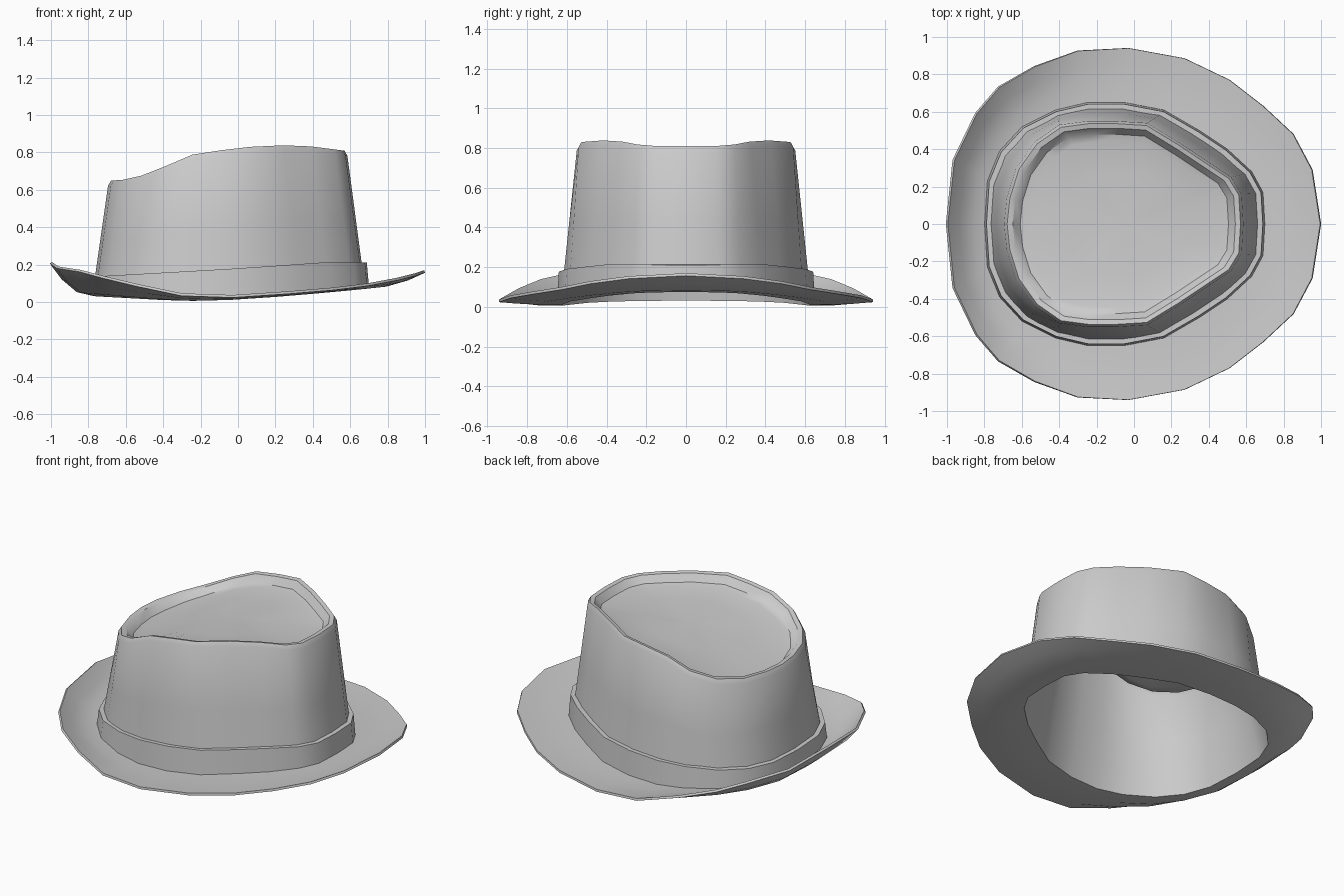
import bpy
import math

if "Cube" in bpy.data.objects:
    bpy.data.objects.remove(bpy.data.objects["Cube"])

# Half outlines (x, y >= 0), running from +x to -x; mirrored into 24-sided rings
BRIM = [(.995, 0), (.95, .29), (.85, .48), (.69, .63), (.51, .77), (.27, .885), (-.03, .94),
        (-.30, .925), (-.53, .84), (-.72, .73), (-.84, .59), (-.96, .34), (-.995, 0)]
BRIM_Z = [.17, .155, .13, .10, .078, .058, .038, .047, .095, .14, .172, .19, .215]
BASE = [(.70, 0), (.69, .17), (.63, .28), (.50, .40), (.35, .50), (.16, .61), (-.05, .65),
        (-.25, .65), (-.42, .61), (-.60, .52), (-.72, .39), (-.785, .23), (-.80, 0)]
TOP = [(.585, 0), (.575, .16), (.52, .25), (.40, .33), (.25, .43), (.07, .54), (-.09, .55),
       (-.25, .55), (-.40, .53), (-.53, .44), (-.63, .30), (-.68, .14), (-.695, 0)]

# Heights as functions of x
RIM_Z = [(-.7, .648), (-.6, .655), (-.5, .68), (-.38, .73), (-.24, .79), (0, .825),
         (.2, .84), (.4, .832), (.6, .805)]
FOOT_Z = [(-.8, .045), (-.3, .016), (0, .025), (.7, .088)]
BAND_Z = [(-.8, .135), (0, .18), (.5, .215), (.7, .212)]


def height(table, x):
    if x <= table[0][0]:
        return table[0][1]
    for (x0, z0), (x1, z1) in zip(table, table[1:]):
        if x <= x1:
            return z0 + (z1 - z0) * (x - x0) / (x1 - x0)
    return table[-1][1]


def scaled(half, s, cx=-.05):
    return [(cx + (x - cx) * s, y * s) for x, y in half]


def mix(a, b, t):
    return [tuple(p + (q - p) * t for p, q in zip(u, v)) for u, v in zip(a, b)]


def raised(half, table, dz=0):
    return [(x, y, height(table, x) + dz) for x, y in half]


def loft(name, rings, cap=None, closed=False, thickness=0):
    n = 2 * len(rings[0]) - 2
    verts = []
    for half in rings:
        verts += half + [(x, -y, z) for x, y, z in half[-2:0:-1]]
    faces = []
    count = len(rings)
    for r in range(count if closed else count - 1):
        a, b = r * n, (r + 1) % count * n
        faces += [(a + i, a + (i + 1) % n, b + (i + 1) % n, b + i) for i in range(n)]
    if cap:
        verts.append(cap)
        a = (count - 1) * n
        faces += [(a + i, a + (i + 1) % n, len(verts) - 1) for i in range(n)]
    mesh = bpy.data.meshes.new(name)
    mesh.from_pydata(verts, [], faces)
    obj = bpy.data.objects.new(name, mesh)
    bpy.context.collection.objects.link(obj)
    bpy.ops.object.select_all(action='DESELECT')
    obj.select_set(True)
    bpy.context.view_layer.objects.active = obj
    if thickness:
        mod = obj.modifiers.new("shell", 'SOLIDIFY')
        mod.thickness = thickness
        mod.offset = -1
        bpy.ops.object.modifier_apply(modifier=mod.name)
    bpy.ops.object.shade_smooth_by_angle(angle=math.radians(38))
    return obj


# Brim curling upward, then crown wall, rounded lip and recessed top
foot = raised(scaled(BASE, .97), FOOT_Z)
edge = [(x, y, z) for (x, y), z in zip(BRIM, BRIM_Z)]
rings = [edge]
for t in (.72, .36):
    rings.append([(x, y, f[2] + (e[2] - f[2]) * t * t)
                  for (x, y, _), f, e in zip(mix(foot, edge, t), foot, edge)])
wall_top = raised(TOP, RIM_Z, -.025)
rings += [foot, mix(foot, wall_top, .5), wall_top]
for s, dz in ((.975, 0), (.93, -.006), (.87, -.05), (.8, -.06), (.5, -.07), (.2, -.075)):
    rings.append(raised(scaled(TOP, s, -.03), RIM_Z, dz))
loft("hat_body", rings, cap=(-.03, 0, height(RIM_Z, -.03) - .075), thickness=.014)

# Ribbon band around the foot of the crown
loft("hat_band", [
    raised(BASE, FOOT_Z, -.004),
    raised(scaled(BASE, .985), BAND_Z),
    raised(scaled(BASE, .94), BAND_Z),
    raised(scaled(BASE, .962), FOOT_Z, -.004),
], closed=True)
